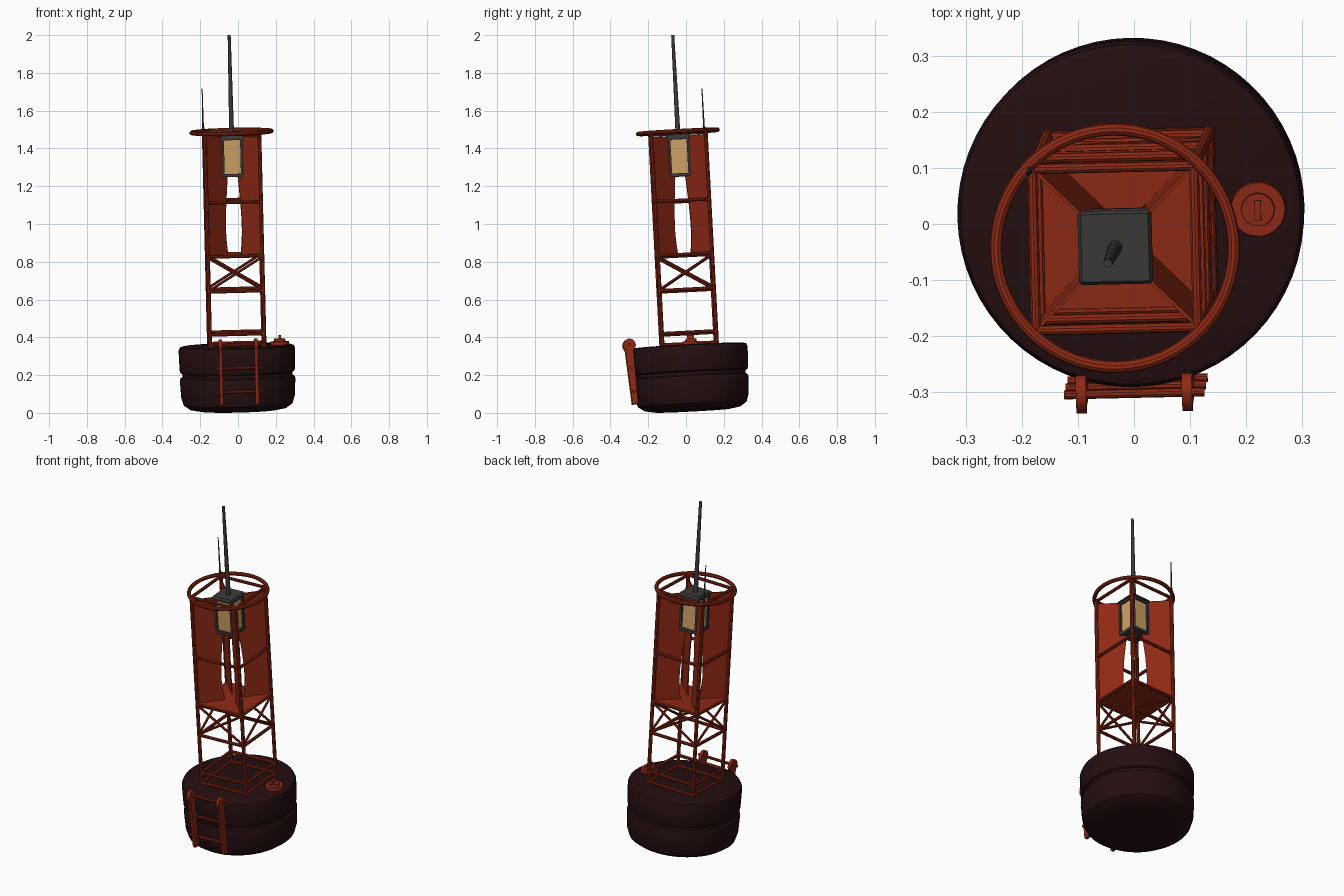
import bpy, bmesh, math
from mathutils import Matrix, Vector

if "Cube" in bpy.data.objects:
    bpy.data.objects.remove(bpy.data.objects["Cube"])


def material(name, rgb):
    m = bpy.data.materials.new(name)
    m.diffuse_color = (*rgb, 1)
    m.use_nodes = True
    m.node_tree.nodes["Principled BSDF"].inputs["Base Color"].default_value = m.diffuse_color
    return m


RED = material("buoy red", (0.27, 0.022, 0.007))
MAROON = material("dark maroon", (0.018, 0.0045, 0.005))
GREY = material("dark grey", (0.045, 0.04, 0.04))
GLASS = material("lamp amber", (0.62, 0.36, 0.13))

# The whole buoy leans slightly to the left and to the front
LEAN = Vector((-0.0245, -0.053, 1)).normalized()
POSE = (Matrix.Translation((0.002, 0.035, 0.012))
        @ Vector((0, 0, 1)).rotation_difference(LEAN).to_matrix().to_4x4()
        @ Matrix.Rotation(math.radians(1.3), 4, 'Z'))


def finish(name, bm, mat, smooth=True):
    bmesh.ops.recalc_face_normals(bm, faces=bm.faces)
    bm.transform(POSE)
    me = bpy.data.meshes.new(name)
    bm.to_mesh(me)
    bm.free()
    me.materials.append(mat)
    ob = bpy.data.objects.new(name, me)
    bpy.context.collection.objects.link(ob)
    if smooth:
        bpy.ops.object.select_all(action='DESELECT')
        ob.select_set(True)
        bpy.context.view_layer.objects.active = ob
        bpy.ops.object.shade_smooth_by_angle(angle=math.radians(35))
    return ob


def bar(bm, a, b, r, r2=None, n=10):
    a, b = Vector(a), Vector(b)
    d = b - a
    rot = Vector((0, 0, 1)).rotation_difference(d).to_matrix().to_4x4()
    bmesh.ops.create_cone(bm, cap_ends=True, segments=n, radius1=r,
                          radius2=r if r2 is None else r2, depth=d.length,
                          matrix=Matrix.Translation((a + b) / 2) @ rot)


def box(bm, c, s):
    bmesh.ops.create_cube(bm, size=1, matrix=Matrix.Translation(c) @ Matrix.Diagonal((*s, 1)))


def lathe(bm, pts, n=64, closed=False):
    vs = [bm.verts.new((r, 0, z)) for r, z in pts]
    es = [bm.edges.new(p) for p in zip(vs, vs[1:])]
    if closed:
        es.append(bm.edges.new((vs[-1], vs[0])))
    bmesh.ops.spin(bm, geom=vs + es, cent=(0, 0, 0), axis=(0, 0, 1),
                   angle=math.tau, steps=n, use_merge=False)
    bmesh.ops.remove_doubles(bm, verts=bm.verts, dist=1e-5)


def prism(bm, pts, offset):
    f = bm.faces.new([bm.verts.new(p) for p in pts])
    ext = bmesh.ops.extrude_face_region(bm, geom=[f])
    bmesh.ops.translate(bm, vec=offset, verts=[g for g in ext['geom']
                                               if isinstance(g, bmesh.types.BMVert)])


# Float body with a groove round the middle
bm = bmesh.new()
lathe(bm, [(0, 0), (.2, 0), (.255, .01), (.288, .033), (.301, .075), (.306, .165),
           (.302, .178), (.291, .184), (.291, .2), (.302, .206), (.306, .22),
           (.309, .325), (.303, .34), (.29, .345), (0, .345)])
finish("float_body", bm, MAROON)

# Tower legs and horizontal bars
H = 0.144
corners = [(-H, -H), (H, -H), (H, H), (-H, H)]
sides = list(zip(corners, corners[1:] + corners[:1]))
bm = bmesh.new()
for x, y in corners:
    bar(bm, (x, y, .335), (x, y, 1.475), .0105)
finish("tower_legs", bm, RED)

bm = bmesh.new()
for z in (.352, .412, .64, .825, 1.112, 1.472):
    for a, b in sides:
        bar(bm, (*a, z), (*b, z), .009)
finish("tower_crossbars", bm, RED)

# X braces under the platform
bm = bmesh.new()
for a, b in sides:
    bar(bm, (*a, .645), (*b, .82), .007)
    bar(bm, (*a, .82), (*b, .645), .007)
finish("tower_braces", bm, RED)

# Platform plate
bm = bmesh.new()
box(bm, (0, 0, .828), (2 * H, 2 * H, .01))
finish("platform", bm, RED, False)

# Diagonal reflector fins with a curved inner edge
bm = bmesh.new()
inner = [(.036, .833), (.042, .89), (.045, .95), (.044, 1.02), (.04, 1.1),
         (.034, 1.18), (.028, 1.25), (.052, 1.25), (.052, 1.455)]
outline = [(H, .833)] + inner + [(H, 1.455)]
for sx, sy in ((-1, -1), (1, -1), (1, 1), (-1, 1)):
    side = Vector((-sy, sx, 0)).normalized() * .006
    prism(bm, [Vector((sx * h, sy * h, z)) - side / 2 for h, z in outline], side)
finish("reflector_fins", bm, RED, False)

# Guard ring round the top
bm = bmesh.new()
lathe(bm, [(.212 + .011 * math.cos(i * math.tau / 10), 1.478 + .011 * math.sin(i * math.tau / 10))
           for i in range(10)], closed=True)
finish("guard_ring", bm, RED)

# Lamp: frame, glass and roof
bm = bmesh.new()
box(bm, (0, 0, 1.347), (.1, .1, .19))
finish("lamp_glass", bm, GLASS, False)

bm = bmesh.new()
for x in (-.051, .051):
    for y in (-.051, .051):
        box(bm, (x, y, 1.347), (.016, .016, .2))
box(bm, (0, 0, 1.25), (.118, .118, .016))
box(bm, (0, 0, 1.443), (.118, .118, .012))
bmesh.ops.create_cone(bm, cap_ends=True, segments=4, radius1=.066 * math.sqrt(2),
                      radius2=.06 * math.sqrt(2), depth=.014,
                      matrix=Matrix.Translation((0, 0, 1.456)) @ Matrix.Rotation(math.pi / 4, 4, 'Z'))
finish("lamp_frame", bm, GREY, False)

# Mast and thin aerial
bm = bmesh.new()
bar(bm, (0, 0, 1.46), (0, 0, 1.991), .013, .008, 16)
finish("mast", bm, GREY)
bm = bmesh.new()
bar(bm, (-.147, .143, 1.46), (-.147, .143, 1.5), .007)
bar(bm, (-.147, .143, 1.5), (-.147, .143, 1.705), .0045, .0025)
finish("aerial", bm, GREY)

# Hatch on the float
bm = bmesh.new()
hx, hy = .228, .005
bar(bm, (hx, hy, .34), (hx, hy, .361), .05, .048, 32)
bar(bm, (hx, hy, .361), (hx, hy, .376), .03, .029, 32)
box(bm, (hx, hy, .383), (.012, .036, .022))
finish("hatch", bm, RED)

# Ladder: tapered rails with round heads
bm = bmesh.new()
foot, head, R = (-.303, .05), (-.318, .362), .034
rail = [(foot[0] - .015, foot[1]), (foot[0] + .015, foot[1]), (head[0] + .02, head[1] - .03)]
rail += [(head[0] + R * math.cos(math.radians(t)), head[1] + R * math.sin(math.radians(t)))
         for t in range(-40, 221, 20)]
rail += [(head[0] - .022, head[1] - .03)]
for x in (-.0945, .0945):
    prism(bm, [Vector((x - .009, y, z)) for y, z in rail], Vector((.018, 0, 0)))
finish("ladder_rails", bm, RED)

bm = bmesh.new()
for z in (.115, .242, .365):
    y = foot[0] + (head[0] - foot[0]) * (z - foot[1]) / (head[1] - foot[1])
    bar(bm, (-.125, y, z), (.125, y, z), .008)
finish("ladder_rungs", bm, RED)
